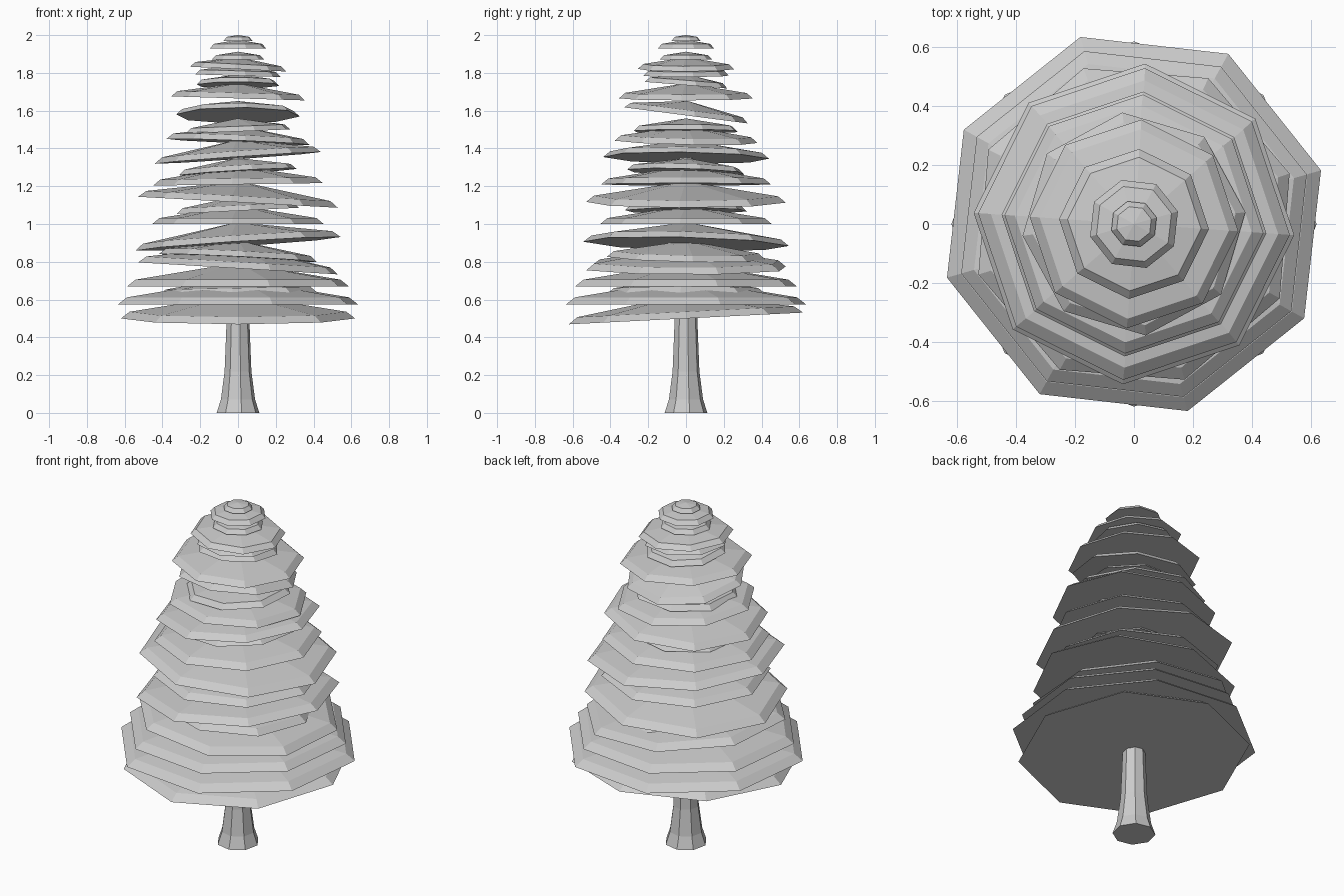
import bpy, bmesh
from math import cos, sin, radians

if "Cube" in bpy.data.objects:
    bpy.data.objects.remove(bpy.data.objects["Cube"])

SIDES = 8
grey = bpy.data.materials.new("light grey")
grey.diffuse_color = (0.6, 0.6, 0.6, 1)
grey.use_nodes = True
grey.node_tree.nodes["Principled BSDF"].inputs["Base Color"].default_value = grey.diffuse_color


def lathe(name, rings, rot, sx=0.0, sy=0.0, apex=None):
    """Stack octagonal rings (radius, z), optionally leaning along x and y."""
    bm = bmesh.new()

    def vert(x, y, z):
        return bm.verts.new((x - sx * z_off(z), y - sy * z_off(z), z + sx * x + sy * y))

    def z_off(z):
        return z - rings[0][1]

    loops = []
    for r, z in rings:
        angles = [radians(rot + 360 / SIDES * i) for i in range(SIDES)]
        loops.append([vert(r * cos(a), r * sin(a), z) for a in angles])
    for low, high in zip(loops, loops[1:]):
        for i in range(SIDES):
            j = (i + 1) % SIDES
            bm.faces.new((low[i], low[j], high[j], high[i]))
    bm.faces.new(loops[0][::-1])
    top = loops[-1]
    if apex is None:
        bm.faces.new(top)
    else:
        tip = vert(0, 0, apex)
        for i in range(SIDES):
            bm.faces.new((top[i], top[(i + 1) % SIDES], tip))
    bmesh.ops.recalc_face_normals(bm, faces=bm.faces)
    mesh = bpy.data.meshes.new(name)
    bm.to_mesh(mesh)
    bm.free()
    mesh.materials.append(grey)
    obj = bpy.data.objects.new(name, mesh)
    bpy.context.collection.objects.link(obj)
    return obj


# Flared trunk
lathe("trunk", [(0.115, 0), (0.092, 0.07), (0.072, 0.22), (0.06, 0.52), (0.03, 1.5)], 10)

# Foliage tiers: radius, base height, lean in x, lean in y, turn in degrees
tiers = [
    (0.62, 0.50, 0.0, 0.05, 0),
    (0.66, 0.575, 0.0, 0.0, 16),
    (0.42, 0.63, 0.02, 0.0, -4),
    (0.61, 0.67, 0.0, 0.0, 16),
    (0.555, 0.765, -0.06, 0.0, 18),
    (0.42, 0.82, -0.05, -0.02, 5),
    (0.545, 0.895, 0.065, -0.025, -4),
    (0.455, 1.0, 0.0, 0.0, -4),
    (0.33, 1.07, 0.05, 0.0, 12),
    (0.53, 1.115, -0.055, 0.0, -4),
    (0.45, 1.21, 0.015, 0.0, -4),
    (0.32, 1.275, 0.06, -0.03, 14),
    (0.44, 1.35, 0.07, -0.015, -4),
    (0.38, 1.435, -0.04, -0.02, 6),
    (0.29, 1.49, 0.04, 0.0, 18),
    (0.33, 1.575, 0.0, -0.13, 8),
    (0.355, 1.665, -0.03, 0.0, -4),
    (0.225, 1.735, 0.0, -0.08, 14),
    (0.23, 1.785, -0.03, 0.0, 10),
    (0.255, 1.82, -0.05, 0.0, -4),
    (0.14, 1.87, 0.0, 0.0, 8),
    (0.155, 1.93, 0.0, 0.0, 16),
    (0.08, 1.969, 0.0, 0.0, 16),
]
for n, (r, z, sx, sy, rot) in enumerate(tiers, 1):
    inner = r - (0.015 + 0.05 * r)      # bevelled rim
    rim = z + 0.02 + 0.025 * r
    lathe(f"foliage_tier_{n:02d}", [(r, z), (inner, rim)], rot, sx, sy,
          apex=rim + 0.16 * inner)      # shallow cone on top
